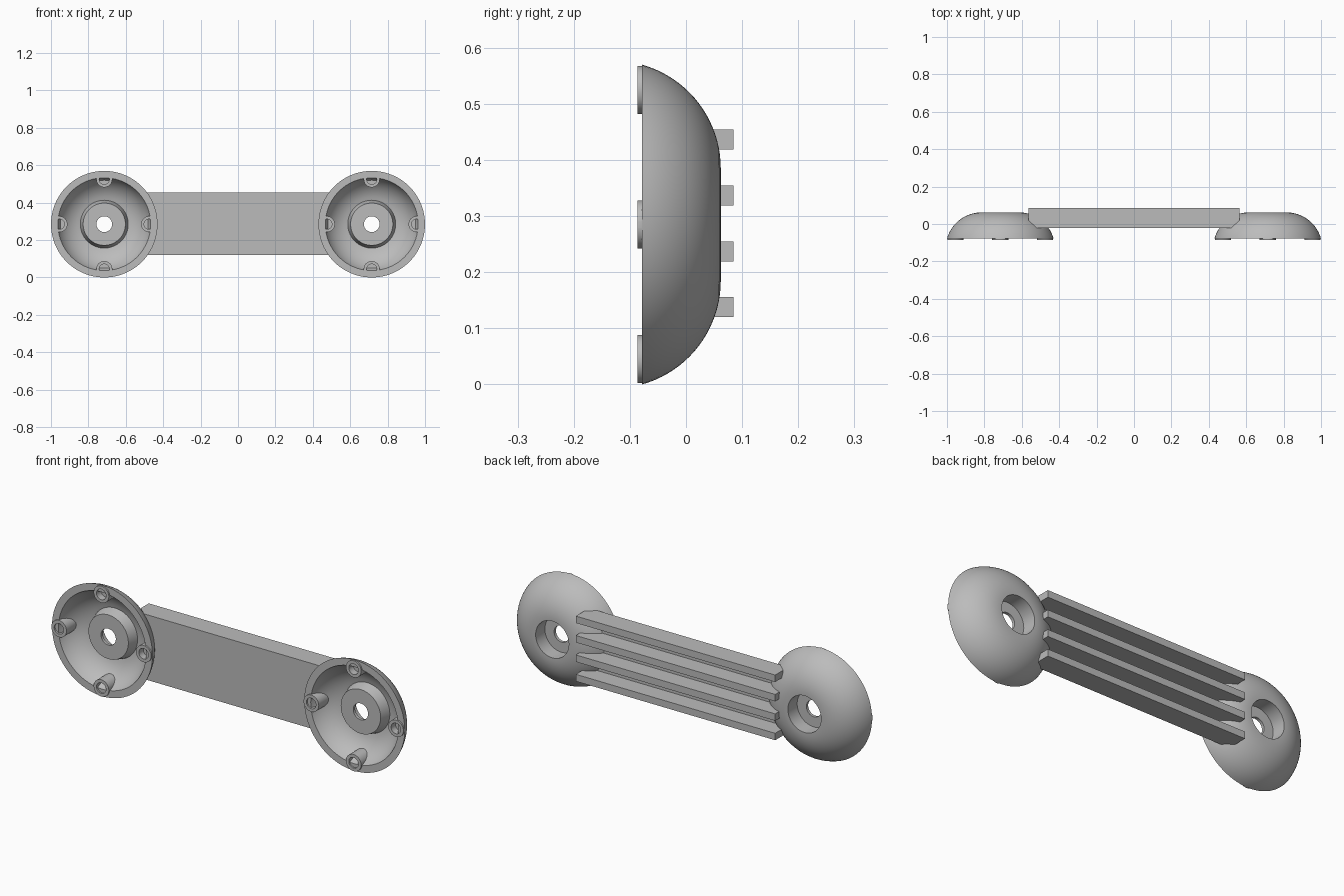
import bpy, bmesh
from math import radians, sin, cos, pi, atan2, sqrt
from mathutils import Vector, Matrix

if "Cube" in bpy.data.objects:
    bpy.data.objects.remove(bpy.data.objects["Cube"])

GREY = bpy.data.materials.new("plain_grey")
GREY.use_nodes = True
colour = (0.5, 0.5, 0.5, 1)
GREY.diffuse_color = colour
GREY.node_tree.nodes["Principled BSDF"].inputs["Base Color"].default_value = colour

CX, CZ = 0.715, 0.285          # cup centres
RIM, BACK, TIP = -0.078, 0.062, -0.086
FLAT = 0.10                    # radius of the flat back
ARC_R, ARC_Y = 0.192, -0.13    # rounded shoulder
WALL = 0.035


def finish(name, bm):
    bmesh.ops.recalc_face_normals(bm, faces=bm.faces)
    mesh = bpy.data.meshes.new(name)
    bm.to_mesh(mesh)
    bm.free()
    mesh.materials.append(GREY)
    obj = bpy.data.objects.new(name, mesh)
    bpy.context.collection.objects.link(obj)
    return obj


def lathe(name, profile, centre, steps=96, closed=False):
    """Turn (radius, y) points about a line along y."""
    bm = bmesh.new()
    verts = [bm.verts.new((r, y, 0)) for r, y in profile]
    pairs = list(zip(verts, verts[1:]))
    if closed:
        pairs.append((verts[-1], verts[0]))
    edges = [bm.edges.new(p) for p in pairs]
    bmesh.ops.spin(bm, geom=verts + edges, cent=(0, 0, 0), axis=(0, 1, 0),
                   angle=2 * pi, steps=steps)
    bmesh.ops.remove_doubles(bm, verts=bm.verts, dist=1e-5)
    bmesh.ops.translate(bm, verts=bm.verts, vec=(centre[0], 0, centre[1]))
    return finish(name, bm)


def shoulder(offset, n=20):
    """Rounded profile from the rim to the flat, moved inward by offset."""
    radius = ARC_R - offset
    start = atan2(RIM - ARC_Y, sqrt(radius ** 2 - (RIM - ARC_Y) ** 2))
    angles = [start + (pi / 2 - start) * i / n for i in range(n + 1)]
    return [(FLAT + radius * cos(a), ARC_Y + radius * sin(a)) for a in angles]


def solid_cup(name, offset, front, x):
    arc = shoulder(offset)
    profile = [(0, front), (arc[0][0], front)] + arc + [(0, arc[-1][1])]
    return lathe(name, profile, (x, CZ))


def box(name, lo, hi):
    bm = bmesh.new()
    bmesh.ops.create_cube(bm, size=1)
    lo, hi = Vector(lo), Vector(hi)
    bmesh.ops.transform(bm, verts=bm.verts, matrix=Matrix.Translation((lo + hi) / 2)
                        @ Matrix.Diagonal((*(hi - lo), 1)))
    return finish(name, bm)


def carve(obj, cutter, operation="DIFFERENCE"):
    mod = obj.modifiers.new("carve", "BOOLEAN")
    mod.operation, mod.solver, mod.object = operation, "EXACT", cutter
    bpy.context.view_layer.update()
    graph = bpy.context.evaluated_depsgraph_get()
    mesh = bpy.data.meshes.new_from_object(obj.evaluated_get(graph))
    obj.modifiers.clear()
    obj.data = mesh
    bpy.data.objects.remove(cutter)


def smooth(obj):
    obj.data.shade_smooth()
    obj.data.set_sharp_from_angle(angle=radians(30))


# Ribbed bar: chamfered block with three slots cut from the back
outline = [(-0.565, 0.085), (-0.565, 0.02), (-0.52, -0.022),
           (0.52, -0.022), (0.565, 0.02), (0.565, 0.085)]
bm = bmesh.new()
face = bm.faces.new([bm.verts.new((x, y, 0.12)) for x, y in outline])
top = bmesh.ops.extrude_face_region(bm, geom=[face])["geom"]
bmesh.ops.translate(bm, verts=[v for v in top if isinstance(v, bmesh.types.BMVert)],
                    vec=(0, 0, 0.334))
bar = finish("ribbed_bar", bm)
for i in range(3):
    z = 0.1555 + i * 0.0995
    carve(bar, box("slot_cutter", (-1, -0.006, z), (1, 0.2, z + 0.064)))

for side, x in (("left", CX), ("right", -CX)):
    # Keep the cup interior clear of the bar
    carve(bar, solid_cup("cavity_cutter", WALL - 0.004, -0.2, x))

    # Hollow cup with tapered boss, counterbore and through hole
    inner = [p for p in shoulder(WALL) if p[0] > 0.13]
    boss = [(0.128, 0.025), (0.113, -0.028), (0.042, -0.028),
            (0.042, -0.013), (0.094, -0.013), (0.094, BACK)]
    cup = lathe(side + "_cup", shoulder(0) [:] + boss[::-1] + inner[::-1],
                (x, CZ), closed=True)
    smooth(cup)

    # Four tubular posts around the rim
    for i, place in enumerate(("outer", "upper", "inner", "lower")):
        a = i * pi / 2
        spot = (x + 0.24 * cos(a) * (1 if x > 0 else -1), CZ + 0.24 * sin(a))
        tube = [(0, 0.02), (0.043, 0.02), (0.043, TIP), (0.027, TIP),
                (0.027, -0.05), (0, -0.05)]
        post = lathe(f"{side}_{place}_post", tube, spot, steps=40)
        carve(post, solid_cup("post_trimmer", 0.002, -0.2, x), "INTERSECT")
        smooth(post)
